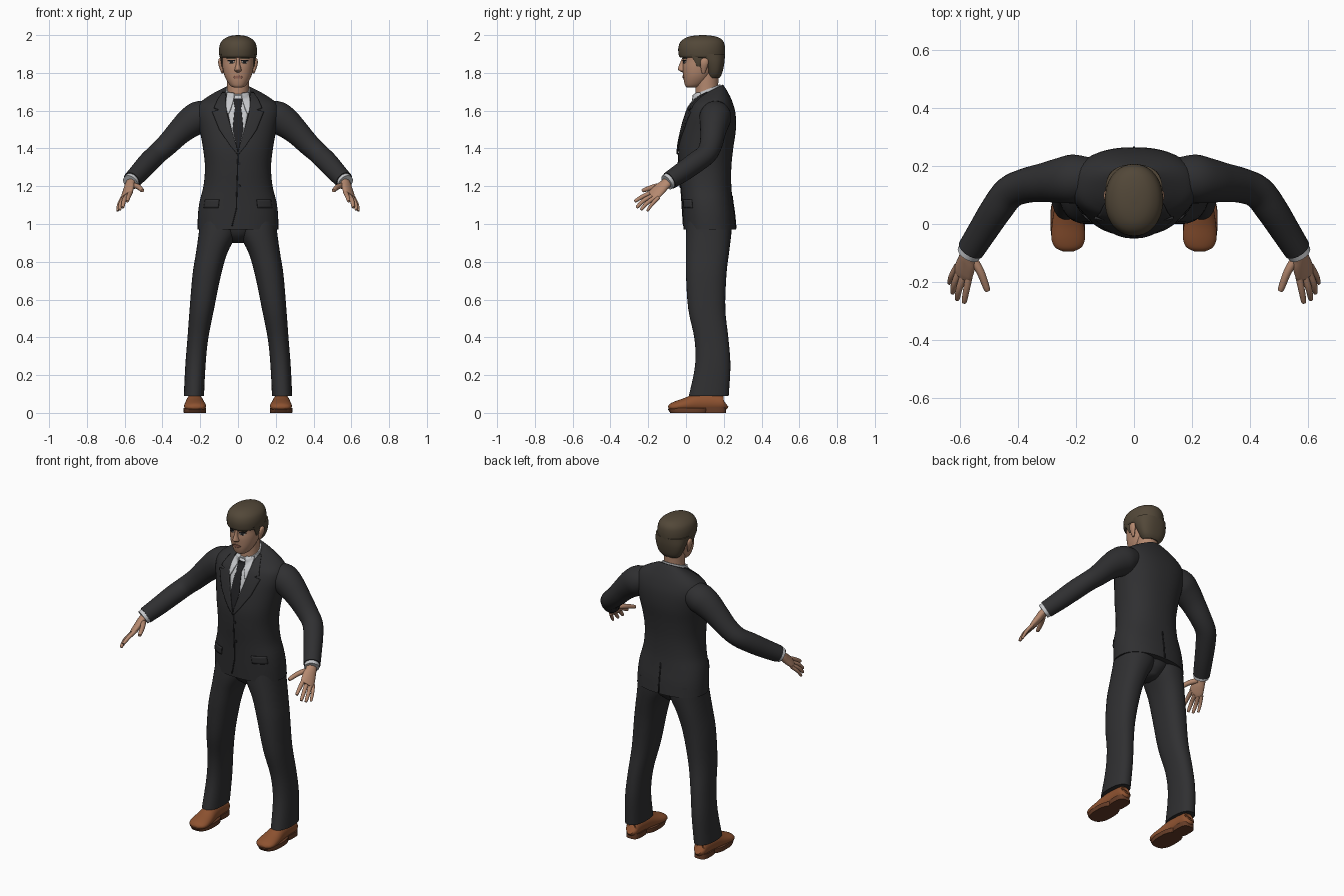
import bpy, math
from mathutils import Vector
from mathutils.bvhtree import BVHTree


def material(name, r, g, b):
    m = bpy.data.materials.new(name)
    m.diffuse_color = (r, g, b, 1)
    return m


SUIT = material("charcoal_suit", .029, .029, .031)
TRIM = material("black_trim", .016, .016, .018)
SHIRT = material("pale_shirt", .56, .57, .59)
SKIN = material("skin", .46, .25, .16)
HAIR = material("brown_hair", .085, .064, .04)
SHOE = material("tan_leather", .27, .085, .03)
SOLE = material("dark_sole", .13, .045, .02)
LIP = material("lip", .30, .13, .09)
EYE = material("eye_white", .5, .46, .42)


def make(name, verts, faces, mat, mirror=False):
    me = bpy.data.meshes.new(name)
    me.from_pydata(verts, [], faces)
    me.materials.append(mat)
    ob = bpy.data.objects.new(name, me)
    bpy.context.collection.objects.link(ob)
    if mirror:
        ob.modifiers.new("mirror", 'MIRROR')
    return ob


def smooth(rows, k=4):
    """Catmull-Rom interpolation of equal-length tuples."""
    out = []
    for i in range(len(rows) - 1):
        a, b, c, d = rows[max(i - 1, 0)], rows[i], rows[i + 1], rows[min(i + 2, len(rows) - 1)]
        for j in range(k):
            t = j / k
            out.append([.5 * (2 * q + (r - p) * t + (2 * p - 5 * q + 4 * r - s) * t * t
                              + (3 * q - p - 3 * r + s) * t ** 3)
                        for p, q, r, s in zip(a, b, c, d)])
    return out + [list(rows[-1])]


def skin_rings(name, rings, mat, mirror):
    n = len(rings[0])
    verts = [v for r in rings for v in r]
    faces = [(i * n + j, i * n + (j + 1) % n, (i + 1) * n + (j + 1) % n, (i + 1) * n + j)
             for i in range(len(rings) - 1) for j in range(n)]
    faces += [tuple(range(n))[::-1], tuple(range(len(verts) - n, len(verts)))]
    return make(name, verts, faces, mat, mirror)


def circle(n, p):
    for i in range(n):
        a = 2 * math.pi * i / n
        c, s = math.cos(a), math.sin(a)
        yield (math.copysign(abs(c) ** (2 / p), c), math.copysign(abs(s) ** (2 / p), s))


def stack(name, rows, mat, mirror=False, n=32, p=2.0, k=4):
    """Upright loft; rows are (z, x0, x1, y front, y back, tilt)."""
    rings = []
    for z, x0, x1, y0, y1, tilt in smooth(rows, k):
        rings.append([])
        for c, s in circle(n, p):
            y = (y0 + y1) / 2 + s * (y1 - y0) / 2
            rings[-1].append(((x0 + x1) / 2 + c * (x1 - x0) / 2, y, z + tilt * (y - .11)))
    return skin_rings(name, rings, mat, mirror)


def centred(rows):
    return [(r[0], -r[1], r[1], r[2], r[3], r[4] if len(r) > 4 else 0) for r in rows]


def limb(name, rows, mat, side=(0, 0, 1), n=20, k=4, mirror=True):
    """Loft along a path; rows are (x, y, z, radius along side, other radius)."""
    rows = smooth(rows, k)
    pts = [Vector(r[:3]) for r in rows]
    rings = []
    for i, r in enumerate(rows):
        t = (pts[min(i + 1, len(pts) - 1)] - pts[max(i - 1, 0)]).normalized()
        u = Vector(side)
        u = (u - t * u.dot(t)).normalized()
        v = t.cross(u)
        rings.append([pts[i] + u * c * r[3] + v * s * r[4] for c, s in circle(n, 2)])
    return skin_rings(name, rings, mat, mirror)


def drape(name, targets, rows, offset, mat, mirror=False, cols=8, back=False):
    """Thin plate laid on the front (or back) of targets; rows are (z, x0, x1)."""
    vs, fs = [], []
    for o in targets:
        b = len(vs)
        vs += [v.co.copy() for v in o.data.vertices]
        fs += [[b + i for i in f.vertices] for f in o.data.polygons]
    tree = BVHTree.FromPolygons(vs, fs)
    d = -1 if back else 1
    verts = []
    for i in range(len(rows) - 1):
        for j in range(5 if i == len(rows) - 2 else 4):
            z, x0, x1 = [a + (b - a) * j / 4 for a, b in zip(rows[i], rows[i + 1])]
            for c in range(cols + 1):
                q = Vector((x0 + (x1 - x0) * c / cols, -2 * d, z))
                hit = tree.ray_cast(q, Vector((0, d, 0)))[0]
                hit = hit or tree.find_nearest(Vector((q.x, .05, z)))[0]
                verts.append((q.x, hit.y - offset * d, z))
    w = cols + 1
    faces = [(i + c, i + w + c, i + w + c + 1, i + c + 1)
             for i in range(0, len(verts) - w, w) for c in range(cols)]
    ob = make(name, verts, faces, mat, mirror)
    ob.modifiers.new("thickness", 'SOLIDIFY').thickness = min(.008, offset)
    ob.modifiers["thickness"].offset = -d
    return ob


# Jacket body
jacket = stack("jacket", centred([
    (.97, .214, -.013, .265), (1.05, .212, -.018, .258), (1.12, .203, -.022, .248),
    (1.2, .183, -.028, .24), (1.3, .175, -.038, .24), (1.4, .185, -.04, .25),
    (1.5, .203, -.022, .264), (1.58, .218, .0, .262, .03), (1.635, .205, .022, .245, .1),
    (1.672, .145, .042, .218, .3), (1.695, .08, .05, .196, .5)]), SUIT, p=2.3, n=48)

# Sleeves, cuffs
limb("sleeve", [(.15, .16, 1.585, .07, .07), (.205, .156, 1.567, .084, .084),
                (.255, .15, 1.535, .08, .078), (.31, .143, 1.487, .068, .068),
                (.375, .132, 1.42, .059, .06), (.43, .108, 1.37, .055, .057),
                (.475, .05, 1.325, .056, .055), (.52, -.02, 1.275, .053, .051),
                (.563, -.088, 1.23, .048, .047)], SUIT, n=28)
limb("shirt_cuff", [(.545, -.06, 1.25, .043, .042), (.571, -.102, 1.22, .043, .042)], SHIRT)

# Hands
ACROSS = (.045, .04, -.03)
limb("palm", [(.553, -.075, 1.238, .032, .026), (.572, -.108, 1.212, .031, .022),
              (.578, -.135, 1.188, .038, .021), (.588, -.165, 1.16, .041, .017),
              (.592, -.182, 1.148, .036, .012)], SKIN, side=ACROSS)
for name, a, b, c, r in [
        ("index_finger", (.568, -.175, 1.17), (.578, -.225, 1.148), (.586, -.268, 1.122), .0115),
        ("middle_finger", (.586, -.172, 1.152), (.603, -.222, 1.126), (.61, -.258, 1.09), .0115),
        ("ring_finger", (.602, -.162, 1.142), (.62, -.205, 1.112), (.626, -.236, 1.078), .011),
        ("little_finger", (.612, -.146, 1.14), (.63, -.18, 1.105), (.637, -.203, 1.072), .0095),
        ("thumb", (.56, -.115, 1.205), (.53, -.165, 1.198), (.507, -.226, 1.178), .014)]:
    tip = tuple(Vector(c) + (Vector(c) - Vector(b)).normalized() * .004)
    limb(name, [a + (r * 1.1, r * 1.1), b + (r, r), c + (r * .75, r * .75), tip + (.002, .002)],
         SKIN, side=ACROSS, n=12)

# Trousers
stack("trouser_leg", [
    (1.03, -.01, .2, .005, .242, 0), (.95, .004, .208, .0, .24, 0), (.85, .055, .222, .0, .228, 0),
    (.73, .09, .241, .0, .214, 0), (.55, .127, .256, .012, .208, 0), (.39, .158, .268, .045, .225, 0),
    (.25, .172, .279, .048, .235, 0), (.09, .18, .287, .015, .226, 0)], SUIT, True, p=2.3)
stack("trouser_seat", centred([(.9, .035, .07, .18), (.945, .09, .02, .225),
                               (1.02, .18, .0, .245)]), SUIT)

# Shoes: rows are (x, y, z, half width, half height)
limb("shoe", [(.23, .207, .055, .02, .025), (.23, .195, .052, .038, .042),
              (.23, .13, .055, .041, .05), (.229, .06, .053, .046, .05),
              (.228, .0, .042, .055, .038), (.227, -.05, .034, .058, .029),
              (.227, -.08, .03, .046, .02), (.227, -.094, .028, .02, .008)],
     SHOE, side=(1, 0, 0), n=28)
stack("shoe_sole", [(.0, .17, .287, -.083, .115, 0), (.018, .168, .289, -.095, .12, 0),
                    (.026, .17, .287, -.09, .12, 0)], SOLE, True, p=2.6, k=1)
stack("shoe_heel", [(.0, .188, .273, .09, .212, 0), (.03, .188, .273, .085, .21, 0)],
      SOLE, True, p=3, k=1)

# Neck, shirt collar, head
stack("neck", centred([(1.64, .06, .05, .175), (1.72, .057, .05, .17),
                       (1.82, .06, .05, .175)]), SKIN)
collar = stack("shirt_collar", centred([(1.64, .072, .034, .188, .5),
                                        (1.712, .064, .043, .181, .4)]), SHIRT, k=2)
head = stack("head", centred([
    (1.722, .016, .008, .045), (1.73, .038, -.003, .08), (1.757, .058, -.011, .115),
    (1.79, .073, -.015, .14), (1.83, .082, -.018, .165), (1.87, .086, -.015, .18),
    (1.91, .09, -.018, .185), (1.95, .08, .0, .18), (1.98, .05, .03, .15)]), SKIN, p=2.2)
stack("nose", centred([(1.802, .008, -.018, .01), (1.812, .019, -.036, .01),
                       (1.822, .017, -.043, .01), (1.85, .01, -.033, .01),
                       (1.884, .009, -.018, .01)]), SKIN, n=16)
stack("ear", [(1.797, .078, .086, .085, .1, 0), (1.815, .078, .094, .08, .107, 0),
              (1.845, .08, .104, .075, .118, 0), (1.868, .085, .104, .078, .118, 0),
              (1.878, .088, .098, .09, .105, 0)], SKIN, True, n=14)

# Hair: fringe cap and the lower back
stack("hair_top", centred([
    (1.882, .094, -.03, .203), (1.892, .099, -.038, .206), (1.93, .1, -.041, .207),
    (1.963, .09, -.03, .2), (1.985, .066, -.003, .178), (1.996, .038, .035, .14),
    (2.0, .006, .08, .1)]), HAIR, p=2.1, n=40)
stack("hair_back", centred([
    (1.772, .052, .115, .176), (1.79, .068, .11, .188), (1.82, .082, .1, .197),
    (1.86, .093, .075, .204), (1.9, .098, .03, .206)]), HAIR, p=2.4, n=40)
stack("sideburn", [(1.835, .078, .086, .058, .074, 0), (1.86, .08, .091, .045, .085, 0),
                   (1.9, .08, .095, .02, .1, 0)], HAIR, True, n=14)

# Face details
drape("eyebrow", [head], [(1.884, .016, .062), (1.873, .012, .058)], .005, HAIR, True)
drape("eye_white", [head], [(1.865, .026, .042), (1.858, .018, .053), (1.851, .026, .045)],
      .002, EYE, True)
drape("eye_iris", [head], [(1.866, .028, .042), (1.859, .027, .044), (1.852, .03, .041)],
      .004, TRIM, True)
drape("eyelid_line", [head], [(1.869, .02, .052), (1.864, .015, .056)], .004, TRIM, True)
drape("lips", [head], [(1.786, -.008, .008), (1.778, -.028, .028), (1.769, -.014, .014)],
      .004, LIP)

# Shirt front, tie, collar points and lapels
chest = [jacket, collar]
drape("shirt_front", chest, [(1.68, -.06, .06), (1.6, -.056, .056), (1.5, -.034, .034),
                             (1.385, -.002, .002)], .003, SHIRT)
drape("tie", chest, [(1.665, -.02, .02), (1.655, -.024, .024), (1.612, -.015, .015),
                     (1.6, -.019, .019), (1.5, -.029, .029), (1.385, -.002, .002)], .008, TRIM)
drape("collar_point", chest, [(1.695, .018, .06), (1.65, .026, .064), (1.61, .038, .062),
                              (1.585, .05, .056)], .011, SHIRT, True)
drape("lapel", chest, [(1.7, .066, .082), (1.66, .066, .108), (1.615, .062, .128),
                       (1.605, .061, .1), (1.595, .06, .138), (1.5, .034, .1),
                       (1.42, .01, .045), (1.37, -.002, .006)], .009, SUIT, True)

# Jacket seams, pockets, buttons, back vent
drape("front_edge", [jacket], [(1.375, -.003, .003), (1.08, -.012, -.006),
                               (.99, -.034, -.028)], .003, TRIM, cols=2)
drape("pocket_flap", [jacket], [(1.13, .1, .175), (1.085, .105, .182)], .007, SUIT, True)
drape("back_vent", [jacket], [(1.15, -.003, .003), (.975, -.004, .004)], .003, TRIM,
      cols=2, back=True)
for z in (1.32, 1.2):
    drape("jacket_button", [jacket], [(z + .008, .004, .01), (z, -.001, .015),
                                      (z - .008, .004, .01)], .006, TRIM)

# Smooth shading, sharp edges kept
for ob in bpy.context.scene.objects:
    ob.select_set(True)
bpy.context.view_layer.objects.active = jacket
bpy.ops.object.shade_smooth_by_angle(angle=math.radians(50))
